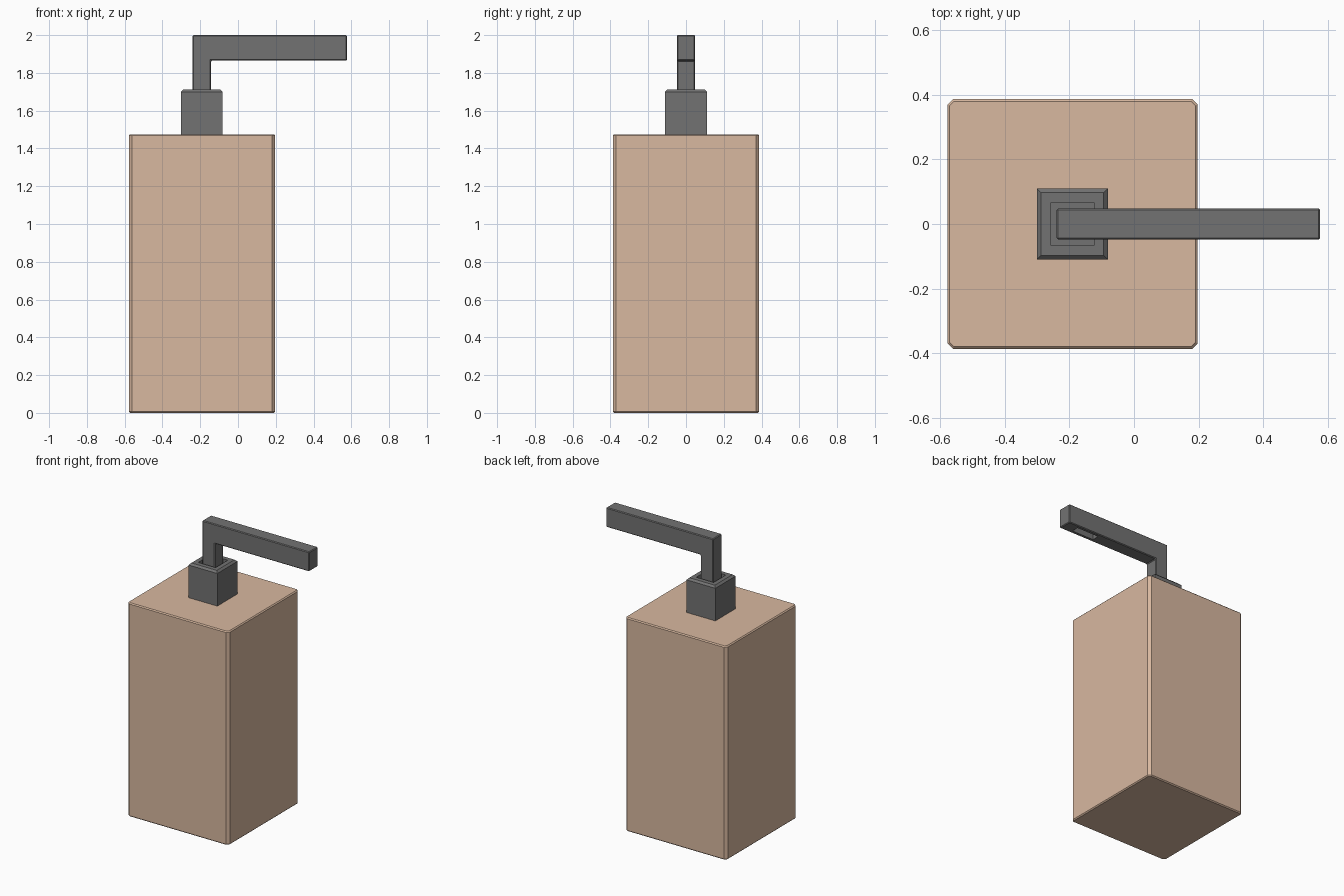
import bpy, bmesh
from mathutils import Vector

if "Cube" in bpy.data.objects:
    bpy.data.objects.remove(bpy.data.objects["Cube"])


def material(name, color):
    m = bpy.data.materials.new(name)
    m.diffuse_color = (*color, 1)
    m.use_nodes = True
    m.node_tree.nodes["Principled BSDF"].inputs["Base Color"].default_value = m.diffuse_color
    return m


def finish(bm, name, mat=None):
    bmesh.ops.recalc_face_normals(bm, faces=bm.faces[:])
    me = bpy.data.meshes.new(name)
    bm.to_mesh(me)
    bm.free()
    ob = bpy.data.objects.new(name, me)
    bpy.context.collection.objects.link(ob)
    if mat:
        me.materials.append(mat)
    return ob


def box(x0, x1, y0, y1, z0, z1):
    bm = bmesh.new()
    bmesh.ops.create_cube(bm, size=1)
    for v in bm.verts:
        v.co = Vector((x0 if v.co.x < 0 else x1,
                       y0 if v.co.y < 0 else y1,
                       z0 if v.co.z < 0 else z1))
    return bm


def chamfer(bm, edges, width):
    bmesh.ops.bevel(bm, geom=edges, offset=width, segments=1, affect='EDGES')
    bm.normal_update()


def level_edges(bm, z):
    return [e for e in bm.edges if all(abs(v.co.z - z) < 1e-4 for v in e.verts)]


tan = material("tan", (0.69, 0.48, 0.35))
dark = material("dark_grey", (0.17, 0.17, 0.17))

# Bottle: square block, wider chamfers on the uprights than on the rims
H = 1.475
bm = box(-0.578, 0.197, -0.387, 0.387, 0, H)
chamfer(bm, [e for e in bm.edges if abs(e.verts[0].co.z - e.verts[1].co.z) > 1], 0.017)
chamfer(bm, level_edges(bm, H) + level_edges(bm, 0), 0.007)
finish(bm, "bottle", tan)

# Collar: chamfered top with a socket that the stem slides into
bm = box(-0.301, -0.081, -0.11, 0.11, H, 1.713)
chamfer(bm, level_edges(bm, 1.713), 0.013)
top = max(bm.faces, key=lambda f: f.calc_center_median().z)
bmesh.ops.inset_individual(bm, faces=[top], thickness=0.043)
ext = bmesh.ops.extrude_discrete_faces(bm, faces=[top])["faces"]
bmesh.ops.translate(bm, vec=(0, 0, -0.06), verts=ext[0].verts[:])
finish(bm, "collar", dark)

# Pump head: L-shaped profile (stem and spout) with softened edges
profile = [(-0.24, 1.64), (-0.143, 1.64), (-0.143, 1.865),
           (0.577, 1.865), (0.577, 2.0), (-0.24, 2.0)]
bm = bmesh.new()
face = bm.faces.new([bm.verts.new((x, -0.048, z)) for x, z in profile])
side = bmesh.ops.extrude_face_region(bm, geom=[face])["geom"]
bmesh.ops.translate(bm, vec=(0, 0.096, 0),
                    verts=[g for g in side if isinstance(g, bmesh.types.BMVert)])
bmesh.ops.recalc_face_normals(bm, faces=bm.faces[:])
chamfer(bm, bm.edges[:], 0.005)
pump = finish(bm, "pump_head", dark)

# Outlet slot in the underside of the spout
slot = finish(box(0.32, 0.49, -0.025, 0.025, 1.8, 1.93), "outlet_cutter")
slot.hide_render = True
slot.hide_viewport = True
cut = pump.modifiers.new("outlet", 'BOOLEAN')
cut.operation = 'DIFFERENCE'
cut.solver = 'EXACT'
cut.object = slot
